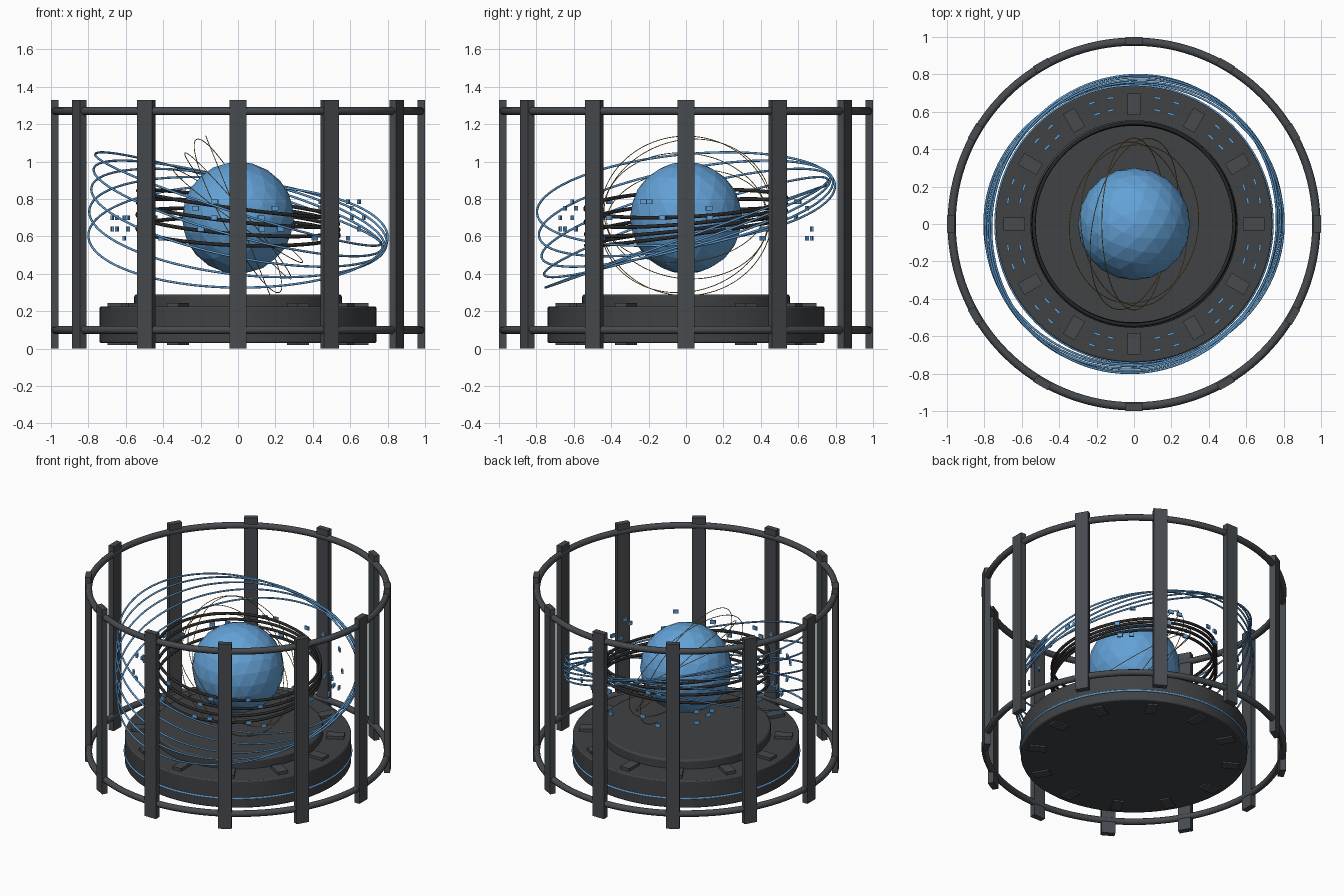
import bpy, math, random
from mathutils import Matrix, Vector

if "Cube" in bpy.data.objects:
    bpy.data.objects.remove(bpy.data.objects["Cube"])

random.seed(4)


def material(name, rgb):
    m = bpy.data.materials.new(name)
    m.diffuse_color = (*rgb, 1)
    m.use_nodes = True
    m.node_tree.nodes["Principled BSDF"].inputs["Base Color"].default_value = m.diffuse_color
    return m


FRAME = material("frame grey", (0.062, 0.069, 0.077))
BASE = material("base grey", (0.052, 0.054, 0.058))
BLACK = material("black metal", (0.022, 0.021, 0.021))
BLUE = material("energy blue", (0.125, 0.36, 0.68))
GOLD = material("gold wire", (0.46, 0.29, 0.07))


def finish(name, mat, smooth=True):
    ob = bpy.context.object
    ob.name = name
    ob.data.materials.append(mat)
    if smooth:
        bpy.ops.object.shade_smooth_by_angle(angle=math.radians(40))
    return ob


def box(name, mat, r, deg, z, radial, tangent, height):
    """Box at a polar position, turned to face the centre."""
    a = math.radians(deg)
    bpy.ops.mesh.primitive_cube_add(
        size=1, location=(r * math.cos(a), r * math.sin(a), z), rotation=(0, 0, a))
    ob = finish(name, mat, False)
    ob.scale = (radial, tangent, height)
    return ob


def disc(name, mat, r, z0, z1, bevel):
    bpy.ops.mesh.primitive_cylinder_add(
        vertices=96, radius=r, depth=z1 - z0, location=(0, 0, (z0 + z1) / 2))
    ob = finish(name, mat)
    mod = ob.modifiers.new("edge", "BEVEL")
    mod.width, mod.segments, mod.limit_method = bevel, 2, 'ANGLE'
    return ob


def ring(name, mat, r, thick, z, tilt=0, az=0):
    """Torus whose plane rises by tilt degrees towards azimuth az."""
    bpy.ops.mesh.primitive_torus_add(
        major_radius=r, minor_radius=thick, major_segments=128, minor_segments=10)
    ob = finish(name, mat)
    a = math.radians(az)
    axis = Vector((math.sin(a), -math.cos(a), 0))
    ob.matrix_world = Matrix.Translation((0, 0, z)) @ Matrix.Rotation(math.radians(tilt), 4, axis)
    return ob


# Outer cage: twelve posts and two hoops
for i in range(12):
    box(f"cage_post_{i}", FRAME, 0.98, 30 * i, 0.665, 0.04, 0.09, 1.33)
for z, label in ((0.1, "lower"), (1.27, "upper")):
    ring(f"{label}_hoop", FRAME, 0.975, 0.022, z)

# Base: two stacked discs, clamp blocks and a glowing band
disc("base_disc", BASE, 0.74, 0.03, 0.225, 0.008)
disc("upper_disc", BASE, 0.555, 0.2, 0.29, 0.012)
for i in range(12):
    box(f"base_block_{i}", FRAME, 0.64, 30 * i, 0.1325, 0.115, 0.07, 0.225)
ring("base_band", BLUE, 0.74, 0.007, 0.1)

# Faceted core
bpy.ops.mesh.primitive_ico_sphere_add(subdivisions=3, radius=0.3, location=(0, 0, 0.7))
finish("core_sphere", BLUE, False)

# Outer blue orbits, each turned and raised a little more than the last
for i in range(5):
    ring(f"outer_orbit_{i}", BLUE, 0.8, 0.006, 0.6 + 0.05 * i, 20 - 0.45 * i, 91 + 18 * i)

# Dark inner orbits
for i in range(4):
    ring(f"inner_orbit_{i}", BLACK, 0.54, 0.01, 0.625 + 0.05 * i, 8, 105 + 18 * i)

# Fine gold wires close to the core
for i, (r, tilt, az) in enumerate(((0.46, 68, 180), (0.465, 62, 168),
                                   (0.44, 50, 186), (0.425, 36, 172))):
    ring(f"gold_wire_{i}", GOLD, r, 0.0022, 0.71, tilt, az)

# Floating chips, in clusters between the base blocks
for i in range(12):
    for j, (r, d) in enumerate(((0.685, 4.3), (0.685, -4.3), (0.62, 3.5), (0.62, -3.5))):
        z = random.choice((0.59, 0.64, 0.70, 0.75, 0.785))
        box(f"chip_{i}_{j}", BLUE, r, 15 + 30 * i + d, z, 0.012, 0.035, 0.025)
